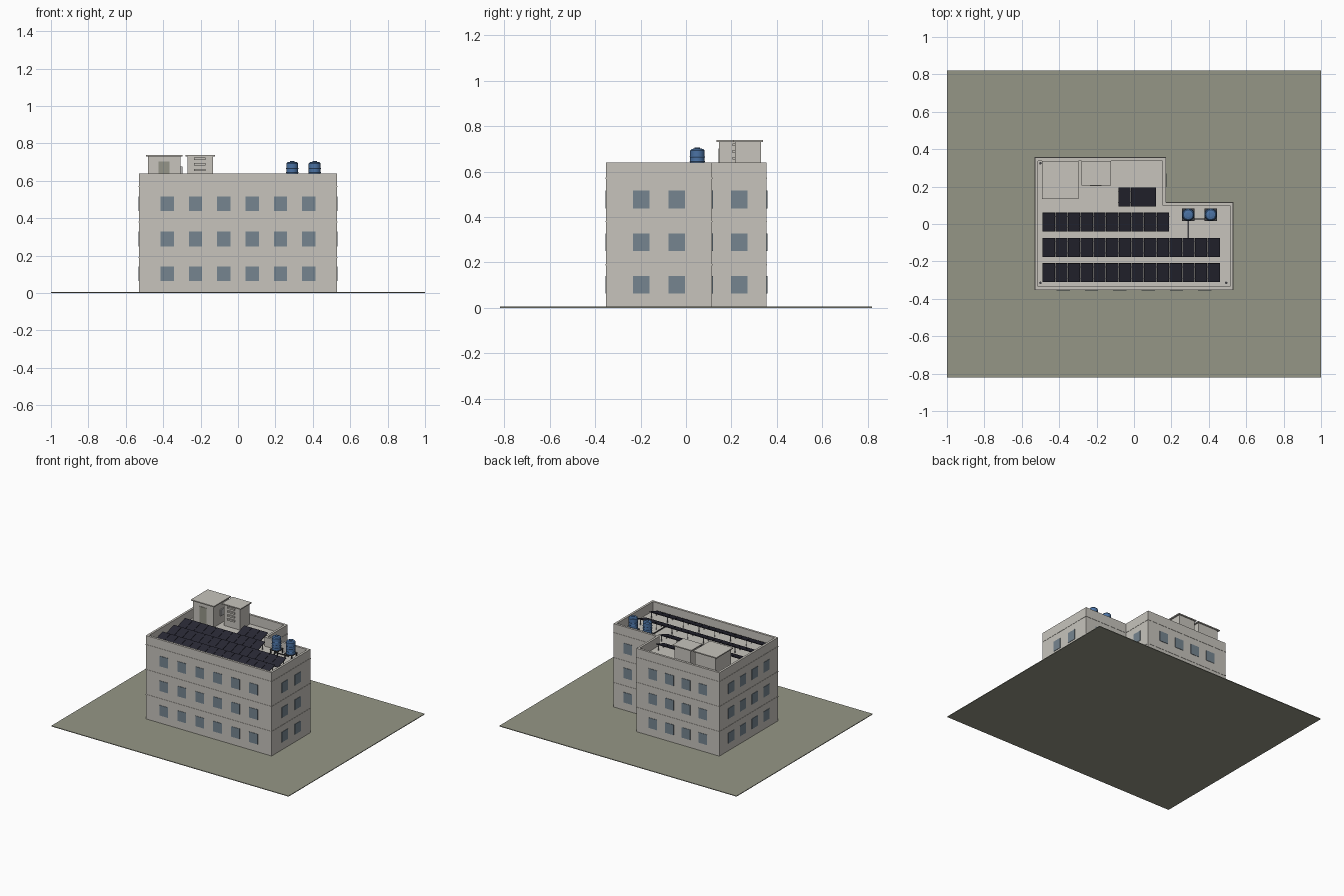
import bpy, bmesh, math
from mathutils import Vector, Matrix

if "Cube" in bpy.data.objects:
    bpy.data.objects.remove(bpy.data.objects["Cube"])


def mat(name, r, g, b):
    m = bpy.data.materials.new(name)
    m.diffuse_color = (r, g, b, 1)
    m.use_nodes = True
    m.node_tree.nodes["Principled BSDF"].inputs["Base Color"].default_value = m.diffuse_color
    return m


WALL = mat("concrete", 0.57, 0.55, 0.505)
GROUND = mat("ground_green_grey", 0.30, 0.305, 0.24)
GLASS = mat("window_glass", 0.18, 0.235, 0.28)
PANEL = mat("solar_dark", 0.021, 0.021, 0.034)
METAL = mat("rack_metal", 0.48, 0.48, 0.48)
TANK = mat("tank_blue", 0.07, 0.17, 0.37)
DOOR = mat("door_grey_green", 0.30, 0.30, 0.25)
DARK = mat("dark_grey", 0.05, 0.05, 0.055)


def finish(name, bm, material):
    me = bpy.data.meshes.new(name)
    bmesh.ops.recalc_face_normals(bm, faces=bm.faces[:])
    bm.to_mesh(me)
    bm.free()
    me.materials.append(material)
    ob = bpy.data.objects.new(name, me)
    bpy.context.collection.objects.link(ob)
    return ob


def add_box(bm, x0, x1, y0, y1, z0, z1, rot=None):
    c = Vector(((x0 + x1) / 2, (y0 + y1) / 2, (z0 + z1) / 2))
    m = Matrix.Translation(c) @ (rot or Matrix()) @ Matrix.Diagonal((x1 - x0, y1 - y0, z1 - z0, 1))
    bmesh.ops.create_cube(bm, size=1, matrix=m)


def boxes(name, material, *dims):
    bm = bmesh.new()
    for d in dims:
        add_box(bm, *d)
    return finish(name, bm, material)


def add_lathe(bm, cx, cy, profile, n=24):
    rings = [[bm.verts.new((cx + r * math.cos(2 * math.pi * i / n),
                            cy + r * math.sin(2 * math.pi * i / n), z)) for i in range(n)]
             for r, z in profile]
    for a, b in zip(rings, rings[1:]):
        for i in range(n):
            j = (i + 1) % n
            bm.faces.new((a[i], a[j], b[j], b[i]))
    bm.faces.new(rings[0][::-1])
    bm.faces.new(rings[-1])


def footprint(d):
    """L-shaped plan, shrunk inward by d (negative grows it)."""
    return [(-0.53 + d, -0.352 + d), (0.53 - d, -0.352 + d), (0.53 - d, 0.115 - d),
            (0.17 - d, 0.115 - d), (0.17 - d, 0.355 - d), (-0.53 + d, 0.355 - d)]


G, ROOF, TOP = 0.005, 0.57, 0.64

boxes("ground_slab", GROUND, (-1, 1, -0.82, 0.82, 0, G))

# Building shell: outer walls, parapet top, inner parapet, roof deck
bm = bmesh.new()
loops = [[bm.verts.new((x, y, z)) for x, y in footprint(d)]
         for d, z in ((0, G), (0, TOP), (0.017, TOP), (0.017, ROOF))]
for a, b in zip(loops, loops[1:]):
    for i in range(6):
        j = (i + 1) % 6
        bm.faces.new((a[i], a[j], b[j], b[i]))
bm.faces.new(loops[0][::-1])
bm.faces.new(loops[-1])
finish("building_shell", bm, WALL)

# Thin floor bands around the walls
bm = bmesh.new()
for z in (0.19, 0.38, 0.57):
    rings = [[bm.verts.new((x, y, h)) for x, y in footprint(d)]
             for d, h in ((0.001, z - 0.003), (-0.002, z - 0.003), (-0.002, z + 0.003), (0.001, z + 0.003))]
    for a, b in zip(rings, rings[1:]):
        for i in range(6):
            j = (i + 1) % 6
            bm.faces.new((a[i], a[j], b[j], b[i]))
finish("floor_bands", bm, WALL)

# Windows evenly spaced along every wall segment, as thin plates
bm = bmesh.new()
plan = footprint(0)
for i in range(6):
    p, q = Vector(plan[i]), Vector(plan[(i + 1) % 6])
    n = int((q - p).length / 0.16)
    for k in range(1, n + 1):
        c = p.lerp(q, k / (n + 1))
        hx, hy = (0.036, 0.003) if abs((q - p).x) > 0.01 else (0.003, 0.036)
        for z in (0.102, 0.289, 0.477):
            add_box(bm, c.x - hx, c.x + hx, c.y - hy, c.y + hy, z - 0.039, z + 0.039)
finish("windows", bm, GLASS)

# Stair house and lift house with overhanging roof slabs
boxes("stair_house", WALL, (-0.48, -0.307, 0.145, 0.33, ROOF, 0.73))
boxes("stair_house_roof", WALL, (-0.492, -0.297, 0.135, 0.338, 0.73, 0.738))
boxes("lift_house", WALL, (-0.27, -0.135, 0.215, 0.33, ROOF, 0.73))
boxes("lift_house_roof", WALL, (-0.282, -0.123, 0.207, 0.338, 0.73, 0.738))
boxes("stair_door", DOOR, (-0.426, -0.366, 0.142, 0.147, ROOF, 0.702))
boxes("side_vent", METAL, (-0.308, -0.298, 0.22, 0.27, 0.63, 0.677))
bm = bmesh.new()
for i in range(4):
    z = 0.718 - i * 0.03
    add_box(bm, -0.234, -0.174, 0.204, 0.22, z - 0.006, z + 0.006)
finish("lift_louvers", bm, WALL)

# Solar rows: tilted modules on metal racks
tilt = math.radians(18)
rot = Matrix.Rotation(tilt, 4, 'X')
W, L, ZC = 0.0679, 0.105, 0.609
mods, rack = bmesh.new(), bmesh.new()
for x0, yc, n in ((-0.49, -0.26, 14), (-0.49, -0.125, 14), (-0.49, 0.01, 10), (-0.085, 0.145, 3)):
    for i in range(n):
        x = x0 + i * W
        add_box(mods, x + 0.0012, x + W - 0.0012, yc - L / 2, yc + L / 2, ZC - 0.002, ZC + 0.002, rot)
    for s in (-0.03, 0.03):      # rails
        z = ZC - 0.0045 + s * math.tan(tilt)
        add_box(rack, x0, x0 + n * W, yc + s - 0.002, yc + s + 0.002, z - 0.002, z + 0.002)
    legs = max(2, n // 2 + 1)
    for k in range(legs):        # posts
        x = x0 + 0.01 + k * (n * W - 0.02) / (legs - 1)
        for s in (-0.03, 0.03):
            add_box(rack, x - 0.002, x + 0.002, yc + s - 0.002, yc + s + 0.002,
                    ROOF, ZC - 0.004 + s * math.tan(tilt))
finish("solar_modules", mods, PANEL)
finish("solar_racks", rack, METAL)

# Water tanks on small stands
tanks, stands = bmesh.new(), bmesh.new()
for cx in (0.29, 0.41):
    cy = 0.05
    prof = [(0.032, 0.604)]
    for z in (0.625, 0.645, 0.665):   # moulded ribs
        prof += [(0.032, z - 0.003), (0.034, z), (0.032, z + 0.003)]
    prof += [(0.032, 0.692), (0.026, 0.699), (0.012, 0.702), (0.012, 0.706)]
    add_lathe(tanks, cx, cy, prof)
    add_box(stands, cx - 0.034, cx + 0.034, cy - 0.034, cy + 0.034, 0.599, 0.604)
    for sx in (-1, 1):
        for sy in (-1, 1):
            px, py = cx + sx * 0.029, cy + sy * 0.029
            add_box(stands, px - 0.003, px + 0.003, py - 0.003, py + 0.003, ROOF, 0.6)
ob = finish("water_tanks", tanks, TANK)
bpy.context.view_layer.objects.active = ob
ob.select_set(True)
bpy.ops.object.shade_smooth_by_angle(angle=math.radians(30))
finish("tank_stands", stands, DARK)

# Water pipe along the roof, and corner drains
boxes("water_pipe", DARK, (0.287, 0.293, -0.177, 0.03, 0.572, 0.578),
      (0.20, 0.293, -0.177, -0.171, 0.572, 0.578), (0.287, 0.293, 0.024, 0.03, 0.572, 0.604),
      (0.29, 0.41, 0.024, 0.03, 0.585, 0.591))
bm = bmesh.new()
for x, y in ((-0.5, 0.325), (-0.5, -0.315), (0.493, -0.315)):
    add_lathe(bm, x, y, [(0.007, ROOF - 0.002), (0.007, ROOF + 0.004)], 12)
finish("roof_drains", bm, DARK)
